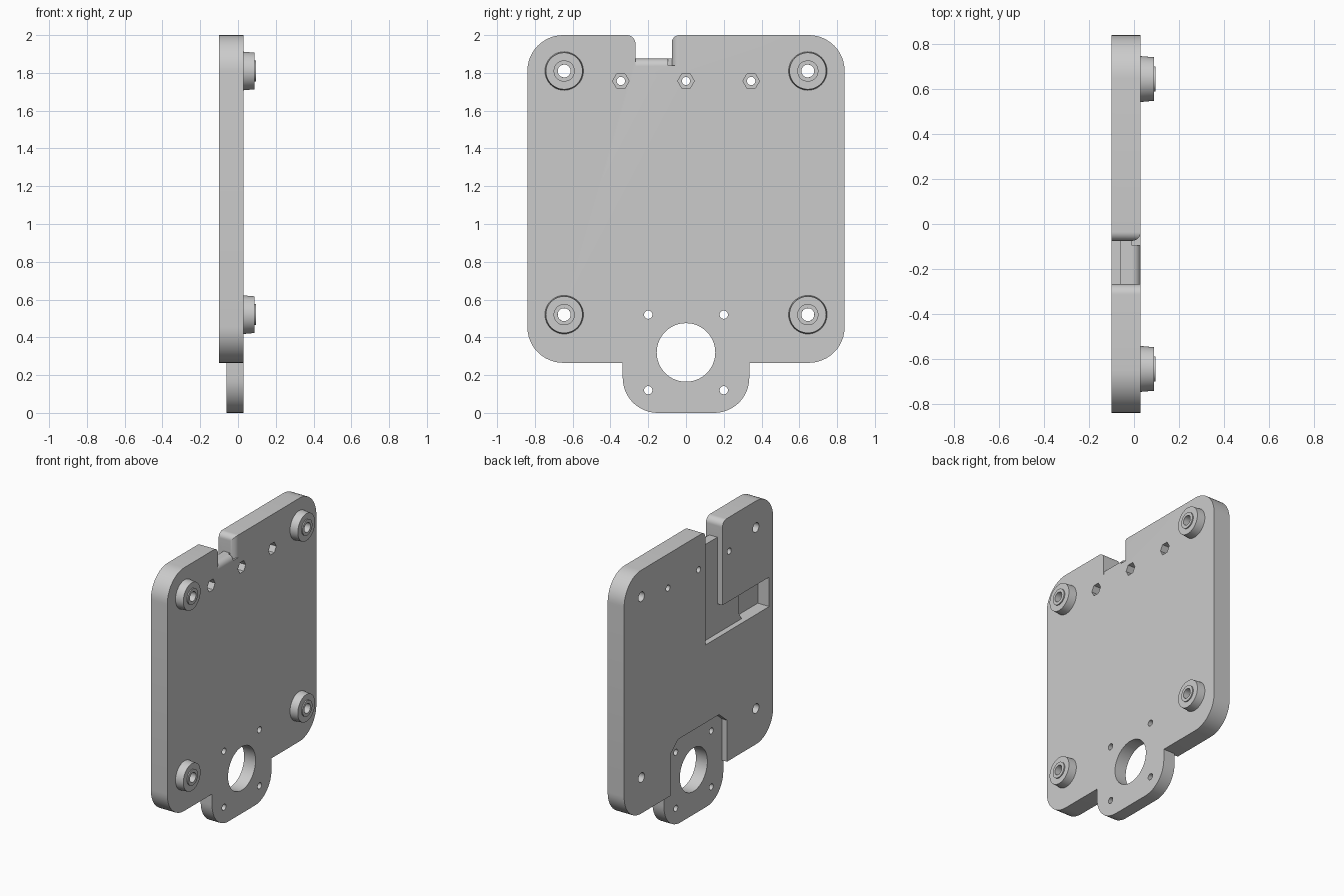
import bpy, bmesh
from math import cos, sin, pi, radians

if "Cube" in bpy.data.objects:
    bpy.data.objects.remove(bpy.data.objects["Cube"])

gray = bpy.data.materials.new("light gray")
gray.use_nodes = True
COLOR = (0.6, 0.6, 0.6, 1)
gray.diffuse_color = COLOR
gray.node_tree.nodes["Principled BSDF"].inputs["Base Color"].default_value = COLOR

BACK, FLOOR, FACE = -0.1, -0.06, 0.03   # back face, recess floor, front face
OUT = 0.3                               # safe overshoot for cutters


def add_object(name, bm):
    bmesh.ops.recalc_face_normals(bm, faces=bm.faces)
    mesh = bpy.data.meshes.new(name)
    bm.to_mesh(mesh)
    bm.free()
    mesh.materials.append(gray)
    obj = bpy.data.objects.new(name, mesh)
    bpy.context.collection.objects.link(obj)
    return obj


def prism(name, points, lo, hi, axis="X"):
    """Extrude a flat outline along one axis."""
    place = {"X": lambda a, b, t: (t, a, b),
             "Y": lambda a, b, t: (a, t, b),
             "Z": lambda a, b, t: (a, b, t)}[axis]
    bm = bmesh.new()
    low, high = [[bm.verts.new(place(a, b, t)) for a, b in points] for t in (lo, hi)]
    bm.faces.new(low)
    bm.faces.new(high)
    n = len(points)
    for i in range(n):
        j = (i + 1) % n
        bm.faces.new((low[i], low[j], high[j], high[i]))
    return add_object(name, bm)


def arc(a, b, r, start, end, steps=12):
    angles = [radians(start + (end - start) * i / steps) for i in range(steps + 1)]
    return [(a + r * cos(t), b + r * sin(t)) for t in angles]


def box(a0, a1, b0, b1):
    return [(a0, b0), (a1, b0), (a1, b1), (a0, b1)]


def circle(a, b, r, n=32):
    return [(a + r * cos(2 * pi * i / n), b + r * sin(2 * pi * i / n)) for i in range(n)]


def boolean(target, tool, operation="DIFFERENCE"):
    mod = target.modifiers.new("cut", "BOOLEAN")
    mod.operation, mod.solver, mod.object = operation, "EXACT", tool
    bpy.context.view_layer.objects.active = target
    bpy.ops.object.modifier_apply(modifier=mod.name)
    bpy.data.objects.remove(tool)


def smooth(obj):
    bpy.ops.object.select_all(action="DESELECT")
    obj.select_set(True)
    bpy.context.view_layer.objects.active = obj
    bpy.ops.object.shade_smooth_by_angle(angle=radians(25))


# Main plate with rounded corners
W, Z0, Z1, R = 0.84, 0.265, 2.0, 0.19
outline = (arc(W - R, Z1 - R, R, 0, 90) + arc(R - W, Z1 - R, R, 90, 180)
           + arc(R - W, Z0 + R, R, 180, 270) + arc(W - R, Z0 + R, R, 270, 360))
plate = prism("plate", outline, BACK, FACE)

# Recess on the back for the motor flange, chamfered at the top
recess = [(-0.32, 0.1), (0.32, 0.1), (0.32, 0.56), (0.23, 0.635),
          (-0.23, 0.635), (-0.32, 0.56)]
boolean(plate, prism("motor_recess", recess, -OUT, FLOOR))

# Thinner motor tab below the plate
T, TR = 0.335, 0.185
tab = [(T, 0.3), (-T, 0.3)] + arc(TR - T, TR, TR, 180, 270) + arc(T - TR, TR, TR, 270, 360)
boolean(plate, prism("motor_tab", tab, FLOOR, FACE), "UNION")

# Cable channel and side pocket on the back
channel = [(-0.795, 1.19), (-0.075, 1.19), (-0.075, 2.2), (-0.268, 2.2),
           (-0.268, 1.4), (-0.795, 1.4)]
boolean(plate, prism("cable_channel", channel, -OUT, FLOOR))
pocket = [(-0.795, 1.19), (-0.54, 1.19), (-0.505, 1.25), (-0.505, 1.4), (-0.795, 1.4)]
boolean(plate, prism("deep_pocket", pocket, -OUT, -0.01))

# Cable notch in the top edge, rounded at the mouth
notch = ([(-0.268, 1.875), (-0.075, 1.875)] + arc(-0.035, 1.96, 0.04, 180, 90)
         + [(-0.035, 2.2), (-0.313, 2.2)] + arc(-0.313, 1.955, 0.045, 90, 0))
boolean(plate, prism("notch", notch, -OUT, OUT))


# Rounded front edges of the notch
def roundover(edge, r=0.04):
    far = edge + 0.02
    return arc(FACE - r, edge - r, r, 90, 0) + [(OUT, edge - r), (OUT, far), (FACE - r, far)]


boolean(plate, prism("sill_round", roundover(1.875), -0.268, -0.075, "Y"))
side = [(x, -0.15 - y) for x, y in roundover(-0.075)]
boolean(plate, prism("side_round", side, 1.84, 2.2, "Z"))

# Motor shaft opening, screw holes and hexagonal nut pockets
MOUNTS = [(y, z) for y in (-0.645, 0.645) for z in (0.52, 1.81)]
holes = [(0, 0.32, 0.155, 64)]
holes += [(y, z, 0.022, 24) for y in (-0.2, 0.2) for z in (0.12, 0.52)]
holes += [(y, 1.757, 0.022, 24) for y in (-0.345, 0, 0.345)]
holes += [(y, z, 0.034, 32) for y, z in MOUNTS]
for y, z, r, n in holes:
    boolean(plate, prism("hole", circle(y, z, r, n), -OUT, OUT))
for y in (-0.345, 0, 0.345):
    boolean(plate, prism("nut_pocket", circle(y, 1.757, 0.044, 6), -0.03, OUT))
smooth(plate)


# Tapered standoffs with a raised collar around the hole
def standoff(name, y, z, n=48):
    profile = [(0.034, FACE), (0.102, FACE), (0.097, 0.088), (0.056, 0.088),
               (0.056, 0.096), (0.034, 0.096)]
    bm = bmesh.new()
    rings = [[bm.verts.new((x, y + a, z + b)) for a, b in circle(0, 0, r, n)]
             for r, x in profile]
    for k, ring in enumerate(rings):
        nxt = rings[(k + 1) % len(rings)]
        for i in range(n):
            j = (i + 1) % n
            bm.faces.new((ring[i], ring[j], nxt[j], nxt[i]))
    smooth(add_object(name, bm))


for y, z in MOUNTS:
    level = "upper" if z > 1 else "lower"
    standoff(f"{level}_{'back' if y > 0 else 'front'}_standoff", y, z)
